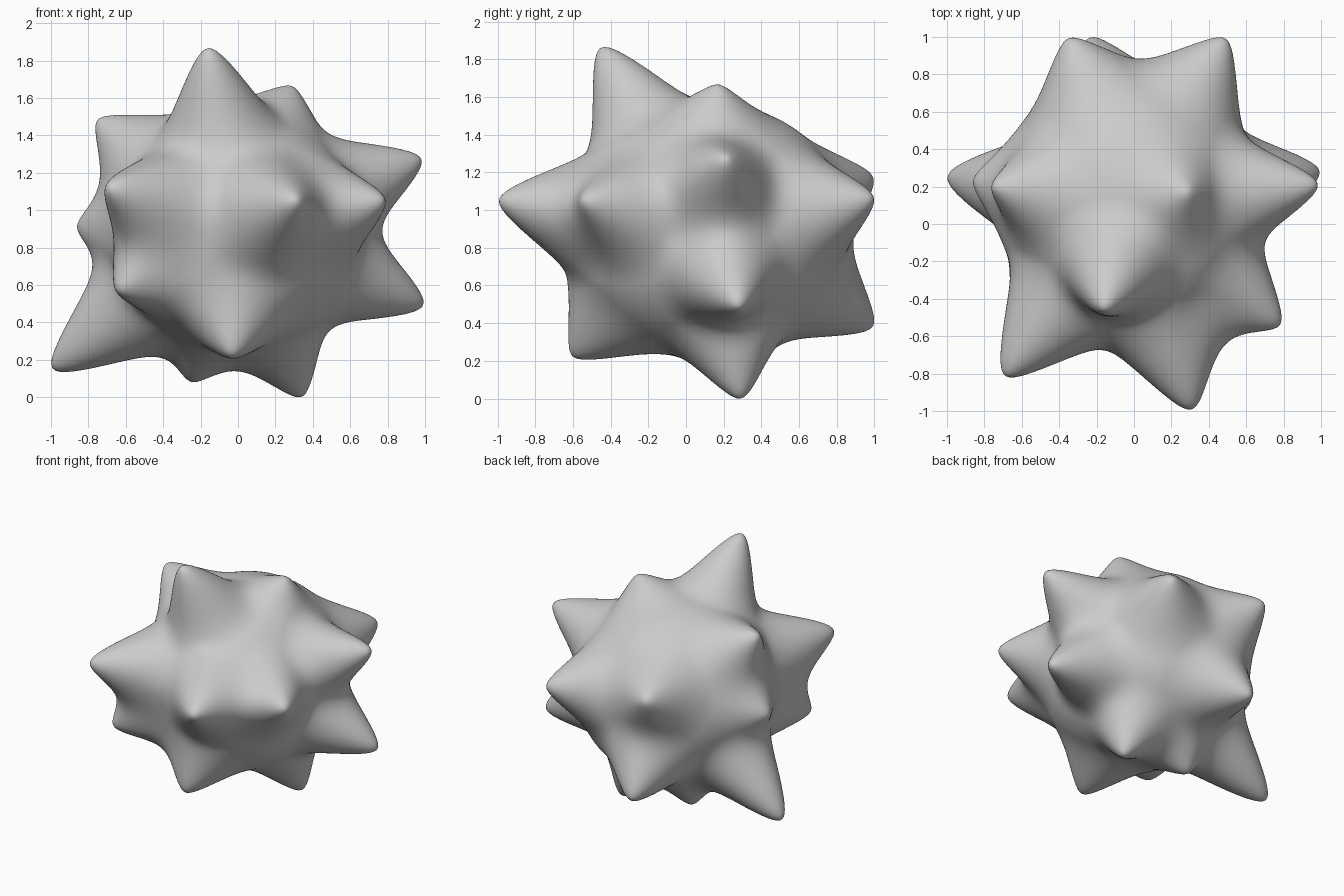
import bpy, bmesh, math
from mathutils import Vector

if "Cube" in bpy.data.objects:
    bpy.data.objects.remove(bpy.data.objects["Cube"])

CENTRE = Vector((-0.02, 0.10, 0.89))
REACH, POWER, BLUNT = 0.54, 2.3, 0.05

# Spike tips
TIPS = [
    (-0.16, -0.45, 1.86), (0.29, 0.17, 1.66), (-0.75, 0.20, 1.48),   # upper
    (-0.86, 0.23, 0.91), (-0.99, 0.25, 0.15),                        # left
    (0.98, 0.21, 1.27), (0.99, 0.28, 0.49), (0.78, -0.54, 1.05),     # right
    (0.31, -0.99, 1.05), (-0.69, -0.81, 1.12),                       # front
    (-0.64, -0.60, 0.57), (-0.03, -0.60, 0.22),                      # lower front
    (-0.25, 0.28, 0.08), (0.34, 0.29, 0.0),                          # underside
    (-0.35, 0.99, 1.17), (0.49, 0.99, 1.06), (-0.23, 0.99, 0.38),    # back
]
vecs = [Vector(t) - CENTRE for t in TIPS]
axes = [v.normalized() for v in vecs]


def core(d):
    """Radius of the slightly elongated body."""
    return 0.68 + 0.09 * d.y * d.y + 0.02 * d.x * d.x


def falloff(a, b):
    """Concave cone profile with a rounded tip, by angle between directions."""
    t = math.acos(max(-1, min(1, a.dot(b))))
    return max(0, 1 - (math.hypot(t, BLUNT) - BLUNT) / REACH) ** POWER


# Solve spike heights so the blended surface passes through each tip
heights = [v.length - core(a) for v, a in zip(vecs, axes)]
for _ in range(40):
    for i, a in enumerate(axes):
        others = sum(h * falloff(a, b) for j, (h, b) in enumerate(zip(heights, axes)) if j != i)
        heights[i] = vecs[i].length - core(a) - others

# Spiky ball: dense sphere pushed out along each direction
bm = bmesh.new()
bmesh.ops.create_icosphere(bm, subdivisions=7, radius=1)
for v in bm.verts:
    d = v.co.normalized()
    r = core(d) + sum(h * falloff(d, a) for h, a in zip(heights, axes))
    v.co = CENTRE + d * r
low = min(v.co.z for v in bm.verts)
for v in bm.verts:
    v.co.z -= low
for f in bm.faces:
    f.smooth = True
mesh = bpy.data.meshes.new("spiky_ball")
bm.to_mesh(mesh)
bm.free()
bpy.context.collection.objects.link(bpy.data.objects.new("spiky_ball", mesh))
